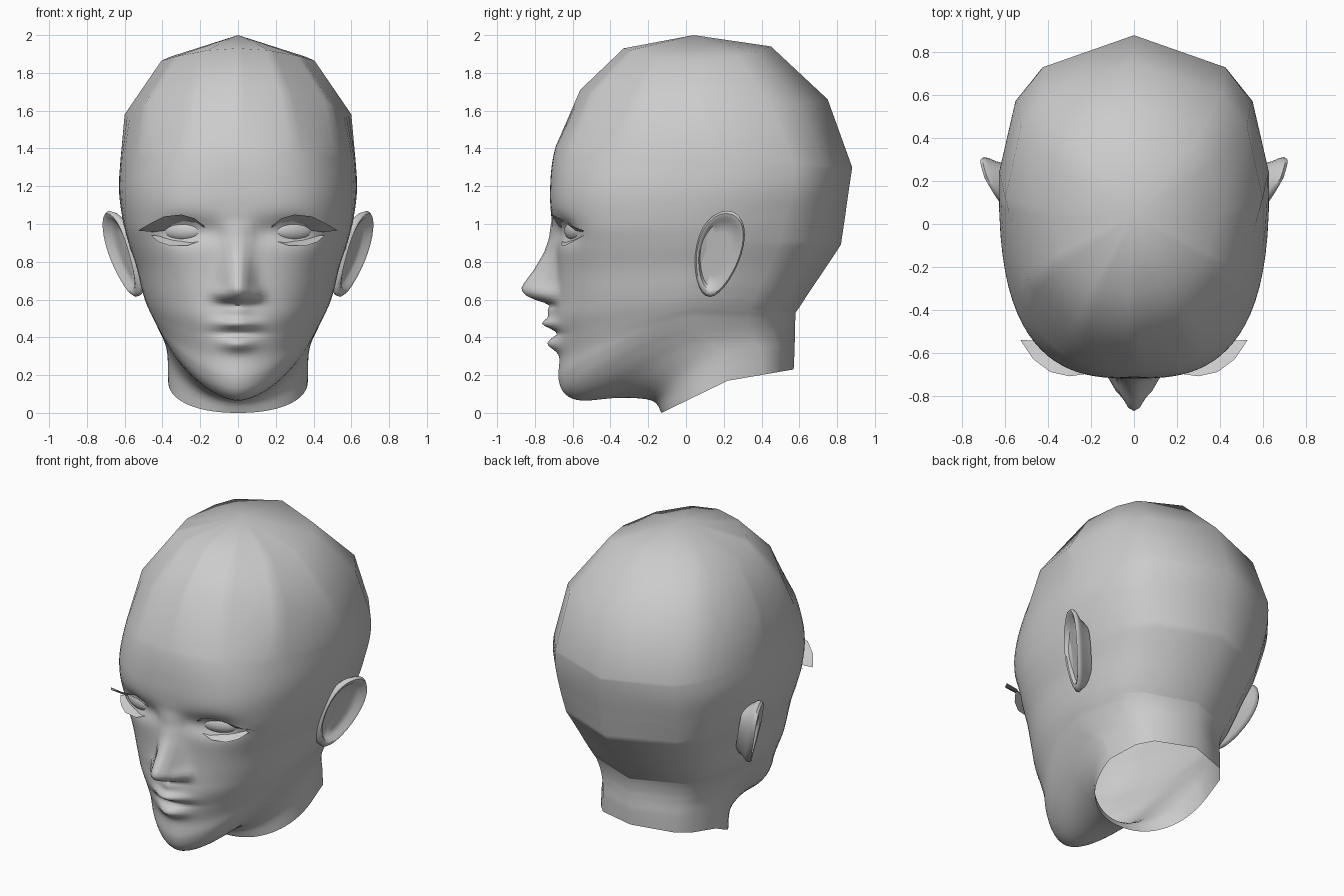
import bpy, bmesh, math
from math import sin, cos, exp, pi, radians

if "Cube" in bpy.data.objects:
    bpy.data.objects.remove(bpy.data.objects["Cube"])

skin = bpy.data.materials.new("plain grey")
skin.diffuse_color = (0.6, 0.6, 0.6, 1)
skin.use_nodes = True
skin.node_tree.nodes["Principled BSDF"].inputs["Base Color"].default_value = skin.diffuse_color


def make(name, verts, faces, angle=60):
    me = bpy.data.meshes.new(name)
    me.from_pydata(verts, [], faces)
    bm = bmesh.new()
    bm.from_mesh(me)
    bmesh.ops.recalc_face_normals(bm, faces=bm.faces)
    bm.to_mesh(me)
    bm.free()
    me.materials.append(skin)
    ob = bpy.data.objects.new(name, me)
    bpy.context.collection.objects.link(ob)
    bpy.ops.object.select_all(action='DESELECT')
    bpy.context.view_layer.objects.active = ob
    ob.select_set(True)
    bpy.ops.object.shade_smooth_by_angle(angle=radians(angle))
    return ob


# Rings: front y, front z, half width, side y, side z, back y, back z,
# front roundness, power of the height change along the ring
cranium = [
    (-.33, 1.93, .405, .06, 1.865, .45, 1.94, 2.0, 2),
    (-.56, 1.71, .60, .12, 1.58, .75, 1.66, 2.05, 1.5),
    (-.69, 1.41, .622, .22, 1.34, .88, 1.30, 2.45, 1.2),
]
face = [
    (-.72, 1.17, .63, .23, 1.18, .862, 1.18, 2.8, 1),
    (-.705, 1.0, .61, .16, 1.02, .838, 1.01, 2.8, 1),
    (-.69, .89, .58, .12, .90, .82, .89, 2.7, 1),
    (-.685, .75, .54, .10, .78, .727, .75, 2.5, 1),
    (-.69, .60, .515, .08, .68, .653, .64, 2.3, 1),
    (-.70, .50, .495, .06, .61, .607, .57, 2.13, 1.05),
    (-.685, .40, .475, .05, .56, .58, .53, 2.0, 1.15),
    (-.67, .29, .455, .04, .52, .579, .505, 1.9, 1.3),
    (-.675, .18, .438, .04, .48, .578, .48, 1.82, 1.5),
]
neck = [
    (-.64, .10, .422, .05, .445, .577, .45, 1.8, 1.65),
    (-.55, .065, .405, .08, .41, .577, .42, 1.8, 1.7),
    (-.35, .08, .386, .13, .365, .576, .385, 1.85, 1.6),
    (-.18, .065, .373, .19, .30, .575, .335, 1.95, 1.3),
    (-.13, .0, .37, .22, .17, .57, .23, 2.2, 1),
]
keys = cranium + face + neck


def spline(i, t):
    a, b, c, d = (keys[max(0, min(len(keys) - 1, i + k))] for k in (-1, 0, 1, 2))
    out = [0.5 * (2 * q + (r - p) * t + (2 * p - 5 * q + 4 * r - s) * t * t
                  + (3 * q - p - 3 * r + s) * t ** 3) for p, q, r, s in zip(a, b, c, d)]
    for k in (5, 6):                                    # straight runs at the back
        out[k] = b[k] + (c[k] - b[k]) * t
    return out


rings = []
for i in range(len(keys) - 1):
    steps = 1 if i < 2 else (7 if i < 11 else 4)
    rings += [spline(i, s / steps) for s in range(steps)]
rings.append(list(keys[-1]))

# Nose: height, projection, half width
nose = [(.57, 0, .085), (.59, .06, .09), (.608, .135, .085), (.65, .19, .08), (.69, .17, .075),
        (.755, .122, .07), (.85, .064, .066), (.93, .03, .064), (1.02, .004, .065), (1.1, 0, .07)]


def bump(x, z, cx, cz, sx, sz):
    return exp(-((x - cx) / sx) ** 2 - ((z - cz) / sz) ** 2)


def features(x, z):
    """Forward projection of the facial features."""
    x = abs(x)
    f = 0
    for (z0, p0, s0), (z1, p1, s1) in zip(nose, nose[1:]):
        if z0 <= z < z1:
            t = (z - z0) / (z1 - z0)
            f += (p0 + (p1 - p0) * t) * exp(-(x / (s0 + (s1 - s0) * t)) ** 2.3)
    f += .045 * bump(x, z, .097, .632, .03, .032)       # nostril wings
    f += .035 * bump(x, z, 0, .545, .06, .05)           # below the nose
    f += .06 * bump(x, z, 0, .472, .10, .028)           # upper lip
    f -= .015 * bump(x, z, 0, .42, .13, .013)           # mouth line
    f += .055 * bump(x, z, 0, .365, .085, .036)         # lower lip
    f -= .055 * bump(x, z, .28, .965, .12, .065)        # eye socket
    f -= .02 * bump(x, z, .13, .96, .05, .06)           # inner eye corner
    return f


# Head, face and neck as one loft; fine columns in front, coarse behind
FRONT = 22
columns = [(pi / 2 * (k / FRONT) ** 1.3, True) for k in range(FRONT + 1)]
columns += [(radians(a), False) for a in (60, 41, 0)]


def ring_points(r, coarse):
    yf, zf, w, ys, zs, yb, zb, nf, zp = r
    half = []
    for a, front in columns:
        n = nf if front else 2.2
        s, c = max(0, sin(a)) ** (2 / n), max(0, cos(a)) ** (2 / n)
        ye, ze = (yf, zf) if front else (yb, zb)
        x, y = w * s, ys + (ye - ys) * c
        z = zs + (ze - zs) * c ** (zp if front or coarse else 1)
        if front and y < -.25:
            y -= features(x, z)
        half.append((x, y, z))
    if coarse:                                          # few straight edges on the crown
        stops = (0, 8, 15, FRONT)
        for lo, hi in zip(stops, stops[1:]):
            for k in range(lo + 1, hi):
                t = (k - lo) / (hi - lo)
                half[k] = tuple(p + (q - p) * t for p, q in zip(half[lo], half[hi]))
    return half + [(-x, y, z) for x, y, z in half[-2:0:-1]]


verts, faces = [(0, .04, 2.0)], []
for i, r in enumerate(rings):
    verts += ring_points(r, i < 2)
N = (len(verts) - 1) // len(rings)
for k in range(N):
    j = (k + 1) % N
    faces.append((0, 1 + k, 1 + j))
    for i in range(len(rings) - 1):
        a, b = 1 + i * N, 1 + (i + 1) * N
        faces.append((a + k, b + k, b + j, a + j))
make("head", verts, faces, 80)

# Ears: loops from root over the rim into the bowl (scale, outward offset)
loops = [(.74, -.11), (.86, -.05), (.97, -.022), (1.0, .0), (.94, .014),
         (.84, .006), (.76, -.022), (.5, -.032), (.25, -.036)]
M = 28
for side, label in ((1, "left"), (-1, "right")):
    verts, faces = [], []
    for s, out in loops:
        for k in range(M):
            a = 2 * pi * k / M
            z = .842 + s * .228 * cos(a)
            y = .172 + s * .123 * sin(a) * (1 + .2 * cos(a)) + .2 * (z - .845)
            x = .60 + .33 * (y - .06) + .2 * (z - .85) - .4 * (z - .9) ** 2 + out
            x -= .035 * s * max(0, -sin(a))             # front edge meets the cheek
            verts.append((side * x, y, z))
    for i in range(len(loops) - 1):
        for k in range(M):
            j = (k + 1) % M
            faces.append((i * M + k, i * M + j, (i + 1) * M + j, (i + 1) * M + k))
    faces.append(tuple(range((len(loops) - 1) * M, len(loops) * M)))
    make(label + "_ear", verts, faces)

    # Eyeball: flattened ball turned to follow the face
    bpy.ops.mesh.primitive_uv_sphere_add(segments=24, ring_count=14, radius=1,
                                         location=(side * .285, -.582, .965),
                                         rotation=(0, 0, side * radians(20)))
    eye = bpy.context.object
    eye.name = label + "_eyeball"
    eye.scale = (.12, .05, .056)
    eye.data.materials.append(skin)
    bpy.ops.object.shade_smooth()

# Eyelashes: thin sheets between a lid edge and a flared outer edge
upper = ([(.17, -.645, .97), (.22, -.645, 1.0), (.29, -.635, 1.015), (.35, -.61, .995), (.39, -.585, .965),
          (.45, -.545, .958)],
         [(.18, -.675, .99), (.23, -.70, 1.03), (.30, -.71, 1.05), (.39, -.69, 1.04), (.47, -.63, 1.0),
          (.53, -.54, .965)])
lower = ([(.22, -.61, .925), (.28, -.61, .915), (.34, -.59, .917), (.385, -.56, .932), (.41, -.53, .94)],
         [(.20, -.655, .91), (.27, -.66, .885), (.36, -.64, .885), (.42, -.60, .905), (.46, -.545, .938)])
for name, (inner, outer) in (("upper_lash", upper), ("lower_lash", lower)):
    for side, label in ((1, "left_"), (-1, "right_")):
        n = len(inner)
        pts = [(side * x, y, z) for x, y, z in inner + outer]
        quads = [(i, i + 1, n + i + 1, n + i) for i in range(n - 1)]
        make(label + name, pts, quads)
